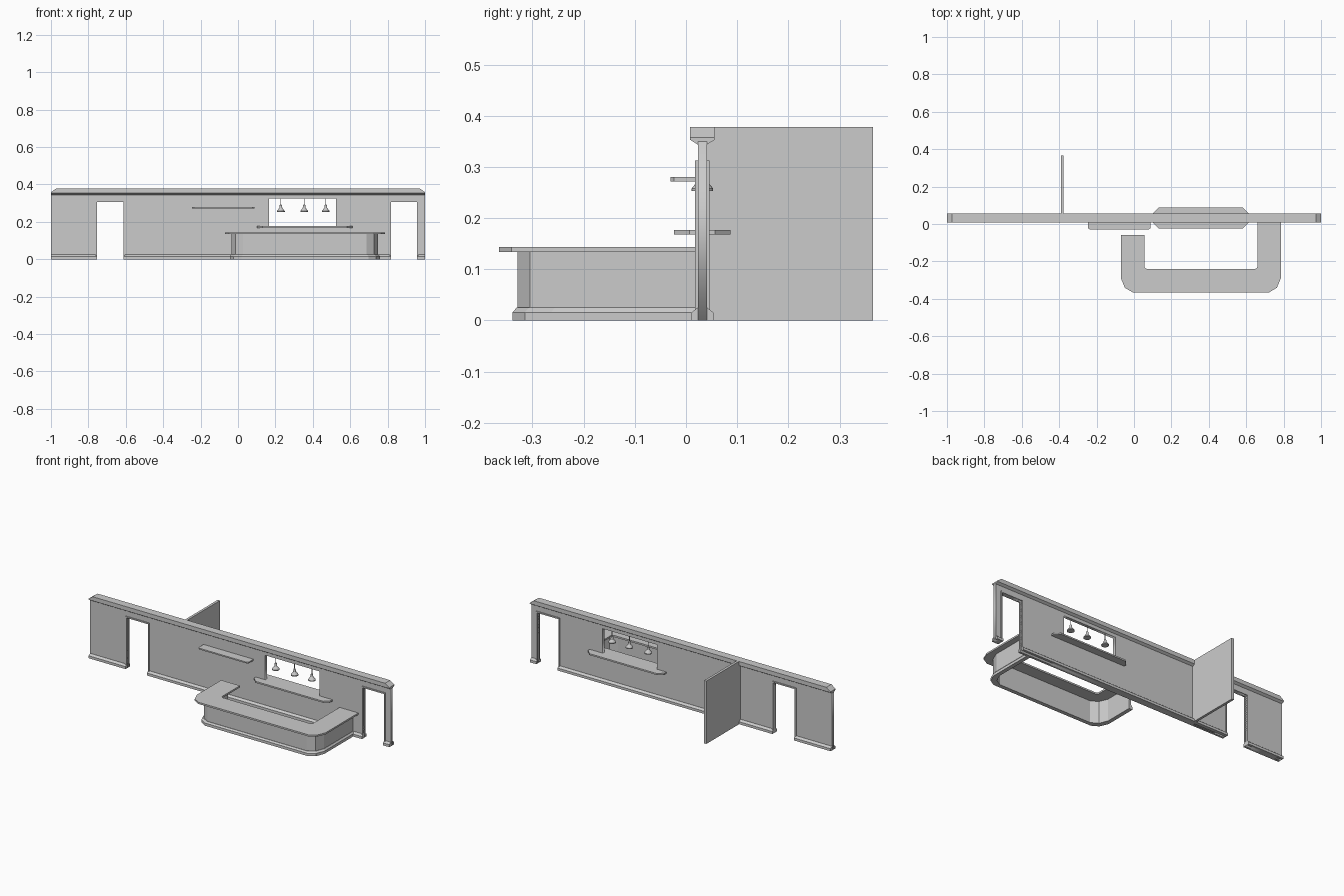
import bpy, bmesh, math

if "Cube" in bpy.data.objects:
    bpy.data.objects.remove(bpy.data.objects["Cube"])

WALL_Y = 0.032          # centre line of the long wall
DOORS = [(-0.755, -0.612), (0.817, 0.958)]
DOOR_TOP = 0.305


def loft(name, rings):
    """Skin a stack of equal-length point rings and cap both ends."""
    bm = bmesh.new()
    vs = [[bm.verts.new(p) for p in ring] for ring in rings]
    n = len(rings[0])
    for a, b in zip(vs, vs[1:]):
        for i in range(n):
            j = (i + 1) % n
            bm.faces.new((a[i], a[j], b[j], b[i]))
    bm.faces.new(vs[0][::-1])
    bm.faces.new(vs[-1])
    bmesh.ops.recalc_face_normals(bm, faces=bm.faces)
    me = bpy.data.meshes.new(name)
    bm.to_mesh(me)
    bm.free()
    ob = bpy.data.objects.new(name, me)
    bpy.context.collection.objects.link(ob)
    return ob


def slab(name, outline, z0, z1):
    return loft(name, [[(x, y, z) for x, y in outline] for z in (z0, z1)])


def rect(x0, x1, y0, y1):
    return [(x0, y0), (x1, y0), (x1, y1), (x0, y1)]


def box(name, x0, x1, y0, y1, z0, z1):
    return slab(name, rect(x0, x1, y0, y1), z0, z1)


def moulding(name, steps):
    """Stack of rectangles across the wall: (z, half depth, x0, x1)."""
    return loft(name, [[(x, y, z) for x, y in rect(x0, x1, WALL_Y - h, WALL_Y + h)]
                       for z, h, x0, x1 in steps])


def lathe(name, profile, cx, cy, n=12):
    return loft(name, [[(cx + r * math.cos(k * math.tau / n),
                         cy + r * math.sin(k * math.tau / n), z) for k in range(n)]
                       for r, z in profile])


# Long wall: outline with door notches and a serving window hole
(a0, a1), (b0, b1) = DOORS
outline = [(-1, 0), (a0, 0), (a0, DOOR_TOP), (a1, DOOR_TOP), (a1, 0), (b0, 0),
           (b0, DOOR_TOP), (b1, DOOR_TOP), (b1, 0), (1, 0), (1, 0.35), (-1, 0.35)]
window = [(0.165, 0.172), (0.525, 0.172), (0.525, 0.324), (0.165, 0.324)]
cu = bpy.data.curves.new("wall_outline", 'CURVE')
cu.dimensions = '2D'
cu.fill_mode = 'BOTH'
cu.extrude = 0.009
for pts in (outline, window):
    sp = cu.splines.new('POLY')
    sp.points.add(len(pts) - 1)
    for p, (x, z) in zip(sp.points, pts):
        p.co = (x, z, 0, 1)
    sp.use_cyclic_u = True
tmp = bpy.data.objects.new("wall_outline", cu)
bpy.context.collection.objects.link(tmp)
bpy.context.view_layer.update()
me = bpy.data.meshes.new_from_object(tmp.evaluated_get(bpy.context.evaluated_depsgraph_get()))
bpy.data.objects.remove(tmp)
wall = bpy.data.objects.new("wall", me)
wall.rotation_euler.x = math.pi / 2
wall.location.y = WALL_Y
bpy.context.collection.objects.link(wall)

# Crown and baseboards
moulding("crown", [(0.344, 0.0095, -1, 1), (0.353, 0.024, -1, 1),
                   (0.358, 0.024, -1, 1), (0.378, 0.024, -0.973, 0.973)])
for i, (x0, x1) in enumerate([(-1, a0), (a1, b0), (b1, 1)]):
    moulding(f"baseboard_{i}", [(0, 0.022, x0, x1), (0.015, 0.022, x0, x1),
                                (0.025, 0.0095, x0, x1)])

# Door frames
T, Y0, Y1 = 0.008, WALL_Y - 0.014, WALL_Y + 0.014
for i, (x0, x1) in enumerate(DOORS):
    ring = [(x0 - T, 0), (x0 - T, DOOR_TOP + T), (x1 + T, DOOR_TOP + T), (x1 + T, 0),
            (x1, 0), (x1, DOOR_TOP), (x0, DOOR_TOP), (x0, 0)]
    loft(f"door_frame_{i}", [[(x, y, z) for x, z in ring] for y in (Y0, Y1)])

# Rear partition
box("partition", -0.391, -0.376, WALL_Y, 0.365, 0, 0.378)

# Wall shelf and window sill with cut corners
slab("wall_shelf", [(-0.245, 0.025), (-0.245, -0.023), (-0.235, -0.03), (0.077, -0.03),
                    (0.087, -0.023), (0.087, 0.025)], 0.272, 0.28)
sx0, sx1, sy0, sy1, c = 0.102, 0.612, -0.023, 0.087, 0.03
slab("window_sill", [(sx0 + c, sy0), (sx1 - c, sy0), (sx1, sy0 + c), (sx1, sy1 - c),
                     (sx1 - c, sy1), (sx0 + c, sy1), (sx0, sy1 - c), (sx0, sy0 + c)],
     0.168, 0.177)

# Hanging lamps in the window
for i, x in enumerate((0.229, 0.354, 0.469)):
    lathe(f"lamp_{i}", [(0.021, 0.253), (0.021, 0.258), (0.008, 0.274), (0.006, 0.29),
                        (0.002, 0.294), (0.002, 0.325)], x, WALL_Y)


# U-shaped counter
def u_side(o, corner, end=0.0):
    """One side of the U, inset by o from the counter edge."""
    l, r, f = -0.07 + o, 0.785 - o, -0.365 + o
    left = [(l, -0.06 - end)] + [(l + dx, f + dy) for dx, dy in corner]
    right = [(r - dx, f + dy) for dx, dy in reversed(corner)] + [(r, 0.022)]
    return left + right


ROUND = [(0, 0.075), (0.021, 0.024), (0.062, 0)]
SMALL = [(0, 0.012), (0.004, 0.004), (0.012, 0)]


def u_shape(o, t, inner=ROUND, end=0.0):
    return u_side(o, ROUND, end) + u_side(o + t, inner, end)[::-1]


slab("counter_top", u_shape(0, 0.125, SMALL), 0.134, 0.144)
slab("counter_panel", u_shape(0.036, 0.014, end=0.005), 0, 0.134)
loft("counter_baseboard", [[(x, y, z) for x, y in u_shape(o, 0.045 - o, end=0.005)]
                           for z, o in ((0, 0.026), (0.016, 0.026), (0.025, 0.034))])
